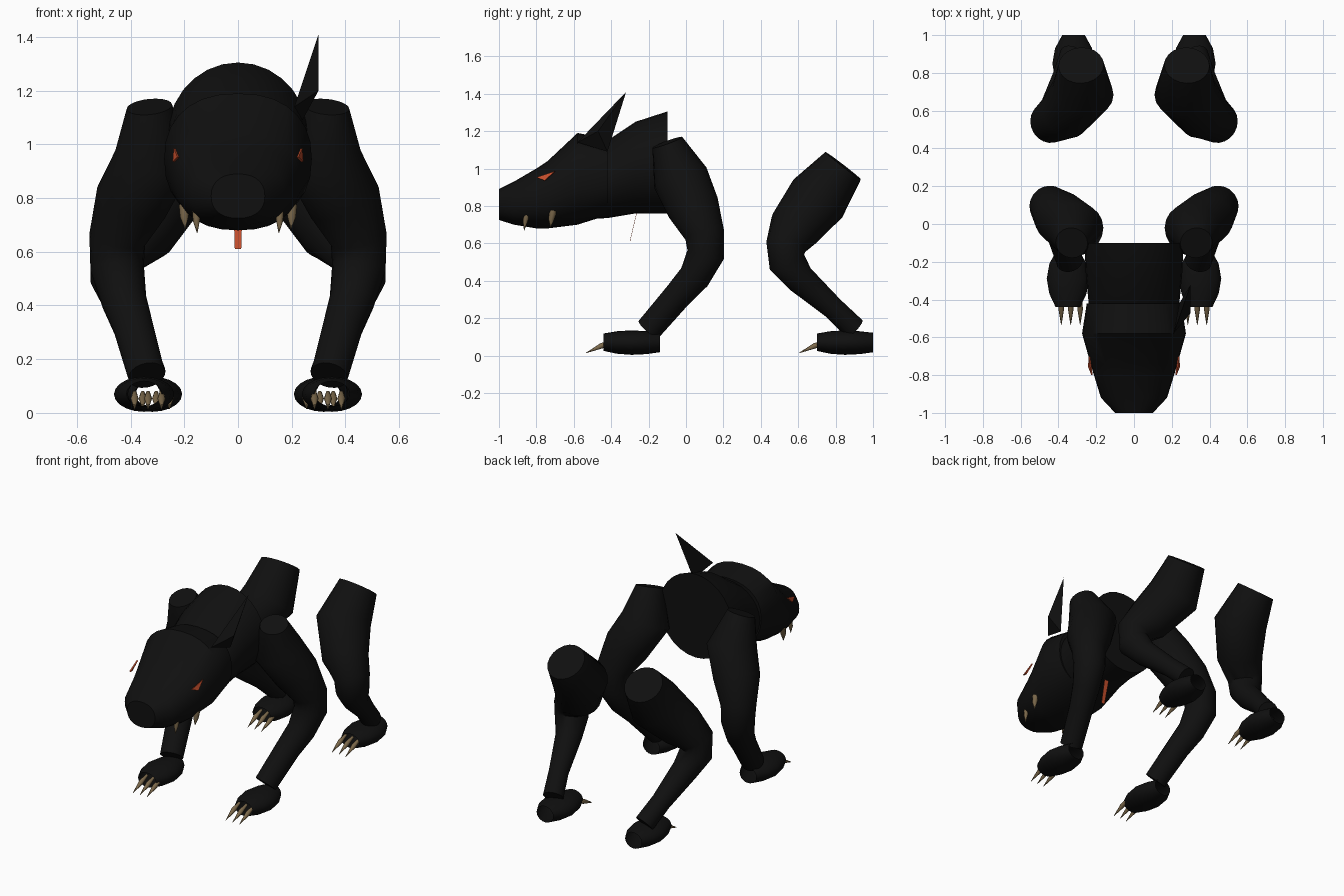
import bpy, bmesh, math
from mathutils import Vector

if "Cube" in bpy.data.objects:
    bpy.data.objects.remove(bpy.data.objects["Cube"], do_unlink=True)


def material(name, rgb):
    m = bpy.data.materials.new(name)
    m.use_nodes = True
    m.diffuse_color = (*rgb, 1)
    bsdf = next(n for n in m.node_tree.nodes if n.type == 'BSDF_PRINCIPLED')
    bsdf.inputs["Base Color"].default_value = (*rgb, 1)
    bsdf.inputs["Roughness"].default_value = 0.9
    return m


BLACK = material("black hide", (0.005, 0.005, 0.005))
RED = material("ember red", (0.55, 0.075, 0.025))
BONE = material("dark bone", (0.2, 0.14, 0.07))


def finish(name, bm, mat, smooth=True):
    bmesh.ops.recalc_face_normals(bm, faces=bm.faces)
    mesh = bpy.data.meshes.new(name)
    bm.to_mesh(mesh)
    bm.free()
    mesh.materials.append(mat)
    ob = bpy.data.objects.new(name, mesh)
    bpy.context.collection.objects.link(ob)
    if smooth:
        bpy.ops.object.select_all(action='DESELECT')
        ob.select_set(True)
        bpy.context.view_layer.objects.active = ob
        bpy.ops.object.shade_smooth_by_angle(angle=math.radians(45))
    return ob


def loft(name, rings, mat, sides=20, power=2.0, caps=True):
    """Skin a row of (centre, u axis, v axis) superellipse rings."""
    bm = bmesh.new()

    def shape(t):
        return math.copysign(abs(t) ** (2 / power), t)

    rows = []
    for c, u, v in rings:
        angles = [math.tau * i / sides for i in range(sides)]
        rows.append([bm.verts.new(c + u * shape(math.cos(a)) + v * shape(math.sin(a)))
                     for a in angles])
    for a, b in zip(rows, rows[1:]):
        for i in range(sides):
            j = (i + 1) % sides
            bm.faces.new((a[i], a[j], b[j], b[i]))
    if caps:
        bm.faces.new(rows[0])
        bm.faces.new(rows[-1])
    return finish(name, bm, mat)


def tube(name, path, mat, sides=20):
    """Limb through (x, y, z, radius) points, rings square to the path."""
    pts = [Vector(p[:3]) for p in path]
    rings = []
    for i, p in enumerate(pts):
        t = (pts[min(i + 1, len(pts) - 1)] - pts[max(i - 1, 0)]).normalized()
        u = Vector((1, 0, 0))
        u = (u - t * u.dot(t)).normalized()
        rings.append((p, u * path[i][3], t.cross(u) * path[i][3]))
    return loft(name, rings, mat, sides)


def barrel(name, stations, x=0, **kw):
    """Body along y through (y, half width, bottom, top) stations."""
    rings = [(Vector((x, y, (lo + hi) / 2)), Vector((w, 0, 0)), Vector((0, 0, (hi - lo) / 2)))
             for y, w, lo, hi in stations]
    return loft(name, rings, BLACK, **kw)


def plate(name, corners, mat, thickness):
    bm = bmesh.new()
    bm.faces.new([bm.verts.new(c) for c in corners])
    ob = finish(name, bm, mat, False)
    mod = ob.modifiers.new("thickness", 'SOLIDIFY')
    mod.thickness, mod.offset = thickness, 0
    return ob


# Head and chest
barrel("head", [(-1, .10, .725, .89), (-.92, .175, .70, .93), (-.80, .212, .68, 1.0),
                (-.74, .23, .68, 1.04), (-.58, .275, .70, 1.19), (-.42, .25, .75, 1.16)],
       sides=28, power=2.3)
barrel("chest", [(-.55, .22, .73, 1.08), (-.42, .24, .735, 1.15),
                 (-.27, .255, .76, 1.25), (-.10, .262, .76, 1.305)], sides=28)

# Single pointed ear
bm = bmesh.new()
tip, front, outer, back = [bm.verts.new(p) for p in (
    (.30, -.32, 1.41), (.21, -.58, 1.14), (.30, -.47, 1.20), (.24, -.42, 1.09))]
for tri in ((tip, front, outer), (tip, outer, back), (tip, back, front), (front, back, outer)):
    bm.faces.new(tri)
finish("left_ear", bm, BLACK, False)

# Hanging red strip under the chest
plate("red_strip", [(-.017, -.26, .78), (.017, -.26, .78), (.012, -.30, .61), (-.012, -.30, .61)],
      RED, .002)

# Limb paths: x, y, z, radius
FRONT_LEG = [(.33, -.10, 1.14, .085), (.31, -.03, .95, .15), (.395, .04, .79, .14),
             (.45, .10, .645, .106), (.45, .105, .54, .1), (.425, .045, .42, .085),
             (.39, -.045, .32, .075), (.34, -.20, .14, .07)]
HIND_LEG = [(.28, .84, 1.015, .12), (.27, .705, .84, .165), (.37, .58, .68, .14),
            (.45, .535, .585, .108), (.45, .54, .5, .1), (.42, .61, .41, .08),
            (.37, .785, .255, .06), (.33, .90, .145, .062)]

for s, side in ((1, "left"), (-1, "right")):
    for kind, path, foot_x, foot_y in (("front", FRONT_LEG, .35, -.29), ("hind", HIND_LEG, .32, .85)):
        label = f"{side}_{kind}"
        tube(label + "_leg", [(s * x, y, z, r) for x, y, z, r in path], BLACK)

        # Open ended foot with three claws
        barrel(label + "_foot", [(foot_y + d, w, lo, hi) for d, w, lo, hi in (
            (-.15, .065, .025, .118), (-.08, .098, .01, .13), (0, .112, .004, .135),
            (.08, .098, .008, .13), (.15, .06, .018, .122))], x=s * foot_x, caps=False)
        for i in (-1, 0, 1):
            cx = s * (foot_x - .015 + i * .05)
            tube(f"{label}_claw_{i + 2}", [(cx, foot_y - .10, .075, .008),
                                           (cx, foot_y - .16, .053, .015),
                                           (cx, foot_y - .245, .014, .001)], BONE, 8)

    # Fangs
    for n, x, y, top, r in (("front", .155, -.86, .76, .016), ("rear", .20, -.72, .775, .02)):
        tube(f"{side}_{n}_fang", [(s * x, y + .01, top, r), (s * x, y, top - .045, r * .8),
                                  (s * (x - .003), y - .005, top - .09, .001)], BONE, 8)

    # Slanted eye
    plate(side + "_eye", [(s * .222, -.80, .952), (s * .236, -.70, .985), (s * .24, -.755, .935)],
          RED, .008)
